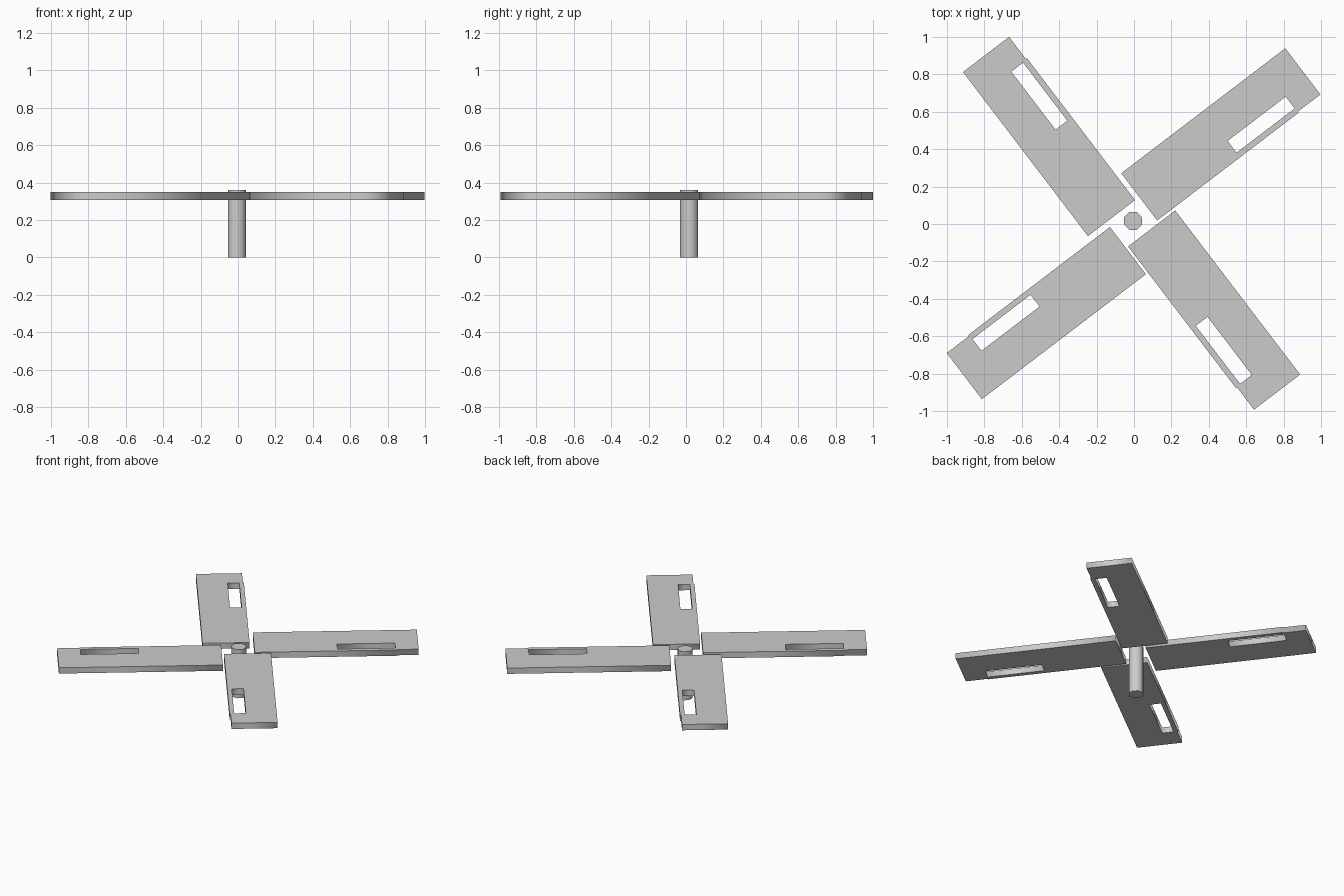
import bpy
from math import radians, cos, sin

if "Cube" in bpy.data.objects:
    bpy.data.objects.remove(bpy.data.objects["Cube"])

Z_MID, HALF_T = 0.329, 0.0215

# Blade plan: u runs outward, v across; the strip beside the slot is slightly proud
OUTLINE = [(0.11, -0.06), (1.062, -0.06), (1.062, -0.053), (1.212, -0.053),
           (1.212, 0.257), (0.11, 0.257)]
SLOT = [(0.667, -0.029), (0.667, 0.05), (1.057, 0.05), (1.057, -0.029)]


def make_blade(name, angle, du, dv):
    """Extruded plate with a rectangular slot, turned about z."""
    cu = bpy.data.curves.new(name, 'CURVE')
    cu.dimensions = '2D'
    cu.fill_mode = 'BOTH'
    cu.extrude = HALF_T
    for loop in (OUTLINE, SLOT):
        sp = cu.splines.new('POLY')
        sp.points.add(len(loop) - 1)
        for p, (u, v) in zip(sp.points, loop):
            p.co = (u + du, v + dv, 0, 1)
        sp.use_cyclic_u = True
    ob = bpy.data.objects.new(name, cu)
    bpy.context.collection.objects.link(ob)
    ob.location.z = Z_MID
    ob.rotation_euler.z = radians(angle)
    bpy.ops.object.select_all(action='DESELECT')
    ob.select_set(True)
    bpy.context.view_layer.objects.active = ob
    bpy.ops.object.convert(target='MESH')


# Four blades, each a little off the exact centre
for i, (du, dv) in enumerate([(0, 0), (-0.012, -0.022), (0.002, -0.005), (-0.034, -0.038)]):
    make_blade(f"blade_{i + 1}", 37.3 + 90 * i, du, dv)

# Eight-sided central shaft
bpy.ops.mesh.primitive_cylinder_add(vertices=8, radius=0.052, depth=0.36,
                                    location=(-0.005, 0.017, 0.18),
                                    rotation=(0, 0, radians(22.5)))
bpy.context.object.name = "shaft"
bpy.ops.object.shade_smooth_by_angle(angle=radians(50))
